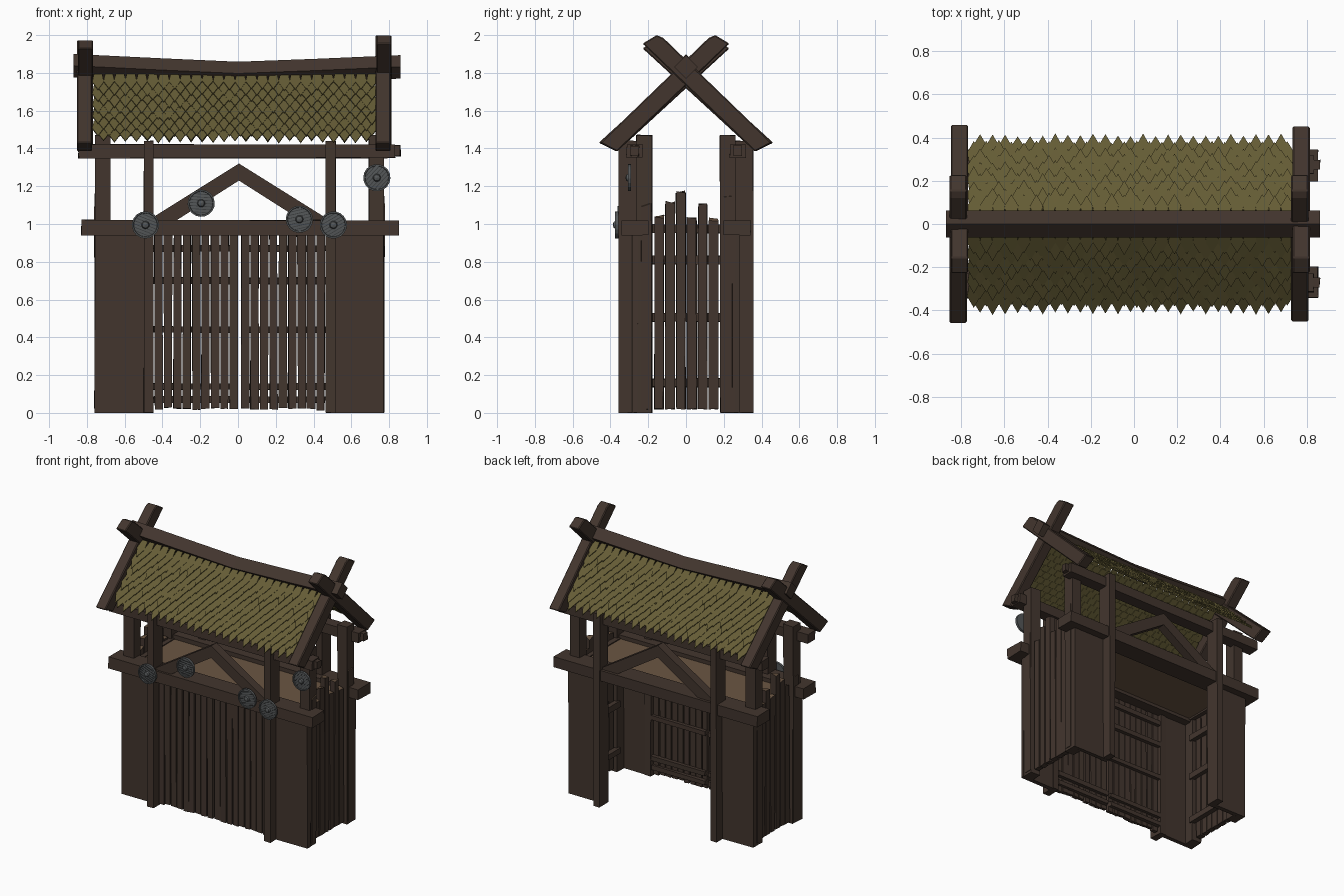
import bpy, bmesh, math, random
from mathutils import Vector, Matrix

random.seed(4)
if "Cube" in bpy.data.objects:
    bpy.data.objects.remove(bpy.data.objects["Cube"])


def material(name, rgb):
    m = bpy.data.materials.new(name)
    m.use_nodes = True
    m.diffuse_color = (*rgb, 1)
    m.node_tree.nodes["Principled BSDF"].inputs["Base Color"].default_value = (*rgb, 1)
    return m


WOOD = material("dark wood", (0.055, 0.036, 0.027))
CUT = material("cut wood", (0.145, 0.092, 0.056))
MOSS = material("olive shingle", (0.13, 0.108, 0.036))
IRON = material("grey iron", (0.088, 0.095, 0.098))
DARK = material("dark iron", (0.042, 0.045, 0.047))
HANDS = ((-1, "right"), (1, "left"))
SIDES = ((-1, "front"), (1, "back"))


def finish(bm, name, *mats):
    bmesh.ops.recalc_face_normals(bm, faces=bm.faces)
    mesh = bpy.data.meshes.new(name)
    bm.to_mesh(mesh)
    bm.free()
    ob = bpy.data.objects.new(name, mesh)
    bpy.context.collection.objects.link(ob)
    for m in mats:
        mesh.materials.append(m)
    return ob


def add_box(bm, x, y, z, rough=0.004, slant=0.0):
    """Rough-hewn box from three (low, high) ranges."""
    c = Vector([(a + b) / 2 for a, b in (x, y, z)])
    size = [abs(b - a) for a, b in (x, y, z)]
    verts = bmesh.ops.create_cube(bm, size=1)["verts"]
    for v in verts:
        top = v.co.z > 0
        v.co = c + Vector([v.co[i] * size[i] for i in range(3)])
        v.co += Vector([random.uniform(-rough, rough) for i in range(3)])
        v.co.z = max(v.co.z, 0)
        if top and slant:
            v.co.z += random.uniform(-slant, slant)


def box(name, x, y, z, mat=WOOD, rough=0.003):
    bm = bmesh.new()
    add_box(bm, x, y, z, rough)
    return finish(bm, name, mat)


def prism(name, pts, axis, lo, hi, mat=WOOD):
    """Extrude a flat outline along x (outline in y, z) or y (outline in x, z)."""
    bm = bmesh.new()
    place = (lambda a, b, t: (t, a, b)) if axis == "x" else (lambda a, b, t: (a, t, b))
    face = bm.faces.new([bm.verts.new(place(a, b, lo)) for a, b in pts])
    new = bmesh.ops.extrude_face_region(bm, geom=[face])["geom"]
    shift = Vector(place(0, 0, hi - lo))
    for v in new:
        if isinstance(v, bmesh.types.BMVert):
            v.co += shift
    return finish(bm, name, mat)


def span(s, a, b, middle=0.0):
    return (middle + min(s * a, s * b), middle + max(s * a, s * b))


def xspan(k, a, b):
    return span(k, a, b, 0.008)


# Frame: posts, tower panels, long beams and trusses, front and back
for s, side in SIDES:
    for k, hand in HANDS:
        tag = f"{side}_{hand}"
        box(f"corner_post_{tag}", xspan(k, 0.685, 0.763), span(s, 0.18, 0.262), (0, 1.47))
        box(f"inner_post_{tag}", xspan(k, 0.457, 0.508), span(s, 0.25, 0.355), (0, 1.44))
        box(f"tower_panel_{tag}", xspan(k, 0.465, 0.765), span(s, 0.256, 0.288), (0, 0.96))
    box(f"lower_beam_{side}", (-0.83, 0.85), span(s, 0.20, 0.343), (0.94, 1.02))
    box(f"upper_beam_{side}", (-0.845, 0.83), span(s, 0.23, 0.315), (1.35, 1.42))
    box(f"beam_peg_{side}", (0.82, 0.86), span(s, 0.25, 0.295), (1.36, 1.415))
    prism(f"truss_{side}", [(-0.475, 1.02), (0.005, 1.32), (0.485, 1.02), (0.335, 1.02),
                            (0.005, 1.23), (-0.325, 1.02)], "y", *span(s, 0.26, 0.325))

# Platform between the lower beams
box("platform", (-0.69, 0.70), (-0.24, 0.24), (0.965, 0.99), CUT, 0)


def fence(name, planks):
    """Planks whose sawn tops show the lighter wood."""
    bm = bmesh.new()
    for x, y, z in planks:
        add_box(bm, x, y, z, 0.003, 0.012)
    ob = finish(bm, name, WOOD, CUT)
    for p in ob.data.polygons:
        if p.normal.z > 0.6:
            p.material_index = 1


# Side fences with uneven tops, railed on the inside
tops = (1.04, 1.11, 1.17, 1.03, 1.10, 1.02)
for k, hand in HANDS:
    planks = [(xspan(k, 0.705, 0.745), (-0.167 + i * 0.0575, -0.118 + i * 0.0575), (0.02, t))
              for i, t in enumerate(tops)]
    planks += [(xspan(k, 0.735, 0.768), (y - 0.026, y + 0.026), (0.02, t))
               for y, t in ((-0.21, 1.10), (0.22, 1.15))]
    fence(f"side_fence_{hand}", planks)
    for n, z in enumerate((0.16, 0.505, 0.81, 0.975)):
        box(f"side_rail_{hand}_{n}", xspan(k, 0.67, 0.705), (-0.20, 0.20),
            (z - 0.022, z + 0.022))

# Two gate leaves of narrow planks, railed on the inside
for k, hand in HANDS:
    step = 0.0498
    planks = [(xspan(k, 0.009 + i * step, 0.009 + (i + 1) * step - 0.007), (-0.300, -0.275),
               (0.02 + random.uniform(-0.008, 0.008), 0.95)) for i in range(9)]
    fence(f"gate_leaf_{hand}", planks)
    for n, z in enumerate((0.07, 0.14, 0.44, 0.70, 0.87)):
        box(f"gate_rail_{hand}_{n}", xspan(k, 0.012, 0.455), (-0.275, -0.25),
            (z - 0.017, z + 0.017))


# Roof slopes of overlapping pointed shingles
def shingle(bm, origin, down, normal, w, length, lift):
    across = Vector((1, 0, 0))
    outline = ((-0.35, 0), (0.35, 0), (0.5, 0.5), (0.0, 1.0), (-0.5, 0.5))
    rings = []
    for thick in (0, 0.007):
        rings.append([bm.verts.new(origin + across * a * w + down * b * length
                                   + normal * (thick + lift * b)) for a, b in outline])
    bm.faces.new(rings[0])
    bm.faces.new(rings[1])
    for i in range(5):
        j = (i + 1) % 5
        bm.faces.new((rings[0][i], rings[0][j], rings[1][j], rings[1][i]))


ROWS, COLS = 10, 26
for s, side in SIDES:
    bm = bmesh.new()
    down = Vector((0, s, -1)).normalized()
    normal = Vector((0, s, 1)).normalized()
    for r in range(ROWS):
        for c in range(COLS - r % 2):
            x = -0.741 + (c + 0.5 * (r % 2)) * 0.058
            start = Vector((x, s * 0.03, 1.79)) + down * (r * 0.0435)
            shingle(bm, start, down, normal, 0.061 + random.uniform(-0.003, 0.003),
                    0.125 + random.uniform(-0.008, 0.012), random.uniform(0.012, 0.02))
    finish(bm, f"roof_shingles_{side}", MOSS)

# Crossed gable boards at both ends, with hewn edges
for x, end, drop, reach in ((-0.85, "right", 0.025, 0.462), (0.73, "left", 0.0, 0.455)):
    for s, side in SIDES:
        pts = [(s * reach, 1.43), (s * 0.365, 1.383), (s * -0.23, 1.955 - drop),
               (s * -0.155, 2.0 - drop), (s * -0.12, 1.985 - drop)]
        board = prism(f"gable_board_{end}_{side}", pts, "x",
                      x + 0.003 * s, x + 0.08 + 0.003 * s)
        bevel = board.modifiers.new("hewn_edges", "BEVEL")
        bevel.width = 0.006
        bevel.segments = 1

# Sagging ridge beam, a square set on its corner
bm = bmesh.new()
rings = []
for x, z in ((-0.87, 1.838), (-0.4, 1.815), (0, 1.797), (0.4, 1.812), (0.86, 1.832)):
    rings.append([bm.verts.new((x, 0.062 * math.cos(a), z + 0.062 * math.sin(a)))
                  for a in [i * math.pi / 2 for i in range(4)]])
for a, b in zip(rings, rings[1:]):
    for i in range(4):
        j = (i + 1) % 4
        bm.faces.new((a[i], a[j], b[j], b[i]))
bm.faces.new(rings[0])
bm.faces.new(rings[-1])
finish(bm, "ridge_beam", WOOD)


# Round shields: stepped disc with a rim, a boss and dark plank seams
def shield(name, x, y, z, turn):
    bm = bmesh.new()
    profile = ((0.0, 0.0), (0.072, 0.0), (0.072, 0.018), (0.064, 0.018), (0.062, 0.011),
               (0.021, 0.014), (0.016, 0.026), (0.0, 0.031))
    verts = [bm.verts.new((r, 0, h)) for r, h in profile]
    edges = [bm.edges.new(pair) for pair in zip(verts, verts[1:])]
    bmesh.ops.spin(bm, geom=verts + edges, axis=(0, 0, 1), cent=(0, 0, 0),
                   angle=math.tau, steps=18)
    bmesh.ops.remove_doubles(bm, verts=bm.verts, dist=0.0005)
    ring = len(bm.faces)
    for i in range(-3, 4):
        half = math.sqrt(0.061 ** 2 - (i * 0.016) ** 2)
        add_box(bm, (i * 0.016 - 0.002, i * 0.016 + 0.002), (-half, half), (0.008, 0.0155), 0)
    ob = finish(bm, name, IRON, DARK)
    for p in ob.data.polygons:
        p.material_index = int(p.index >= ring)
    ob.matrix_world = (Matrix.Translation((x, y, z)) @ Matrix.Rotation(math.pi / 2, 4, "X")
                       @ Matrix.Rotation(turn, 4, "Z"))


spots = ((-0.49, -0.357, 0.995), (-0.195, -0.327, 1.11), (0.325, -0.345, 1.025),
         (0.505, -0.357, 0.995), (0.735, -0.29, 1.245))
for n, (x, y, z) in enumerate(spots):
    shield(f"shield_{n}", x, y, z, 1.2 + n * 0.3)
